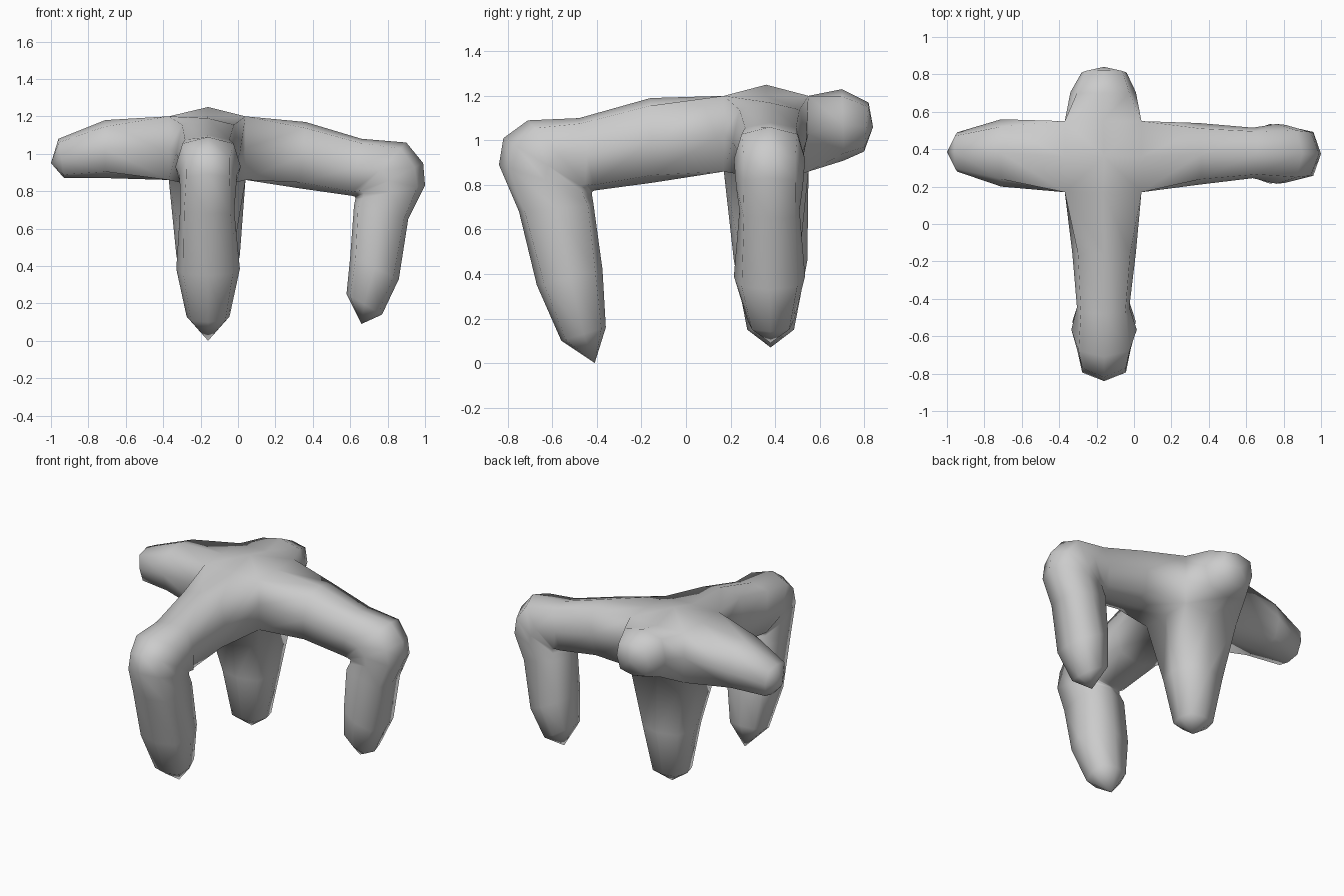
import bpy, bmesh
from mathutils import Vector

bm = bmesh.new()


def tube(plane, rings, tip):
    """Loft 8-sided rings and close with a pointed cap.
    plane 'x': points are (x, z), width runs along y; plane 'y': points are (y, z), width along x.
    ring = (outer, inner, lateral centre, half width, corner factor: 1 = square)."""
    def at(p, side):
        return Vector((p[0], side, p[1])) if plane == 'x' else Vector((side, p[0], p[1]))
    lat = Vector((0, 1, 0)) if plane == 'x' else Vector((1, 0, 0))
    loops = []
    for outer, inner, c, w, k in rings:
        o, i = at(outer, c), at(inner, c)
        mid, u = (o + i) / 2, (o - i) / 2
        pattern = [(1, 0), (k, k), (0, 1), (-k, k), (-1, 0), (-k, -k), (0, -1), (k, -k)]
        loops.append([bm.verts.new(mid + u * a + lat * w * b) for a, b in pattern])
    for r0, r1 in zip(loops, loops[1:]):
        for j in range(8):
            n = (j + 1) % 8
            bm.faces.new((r0[j], r0[n], r1[n], r1[j]))
    end = bm.verts.new(at(tip, rings[-1][2]))
    for j in range(8):
        bm.faces.new((loops[-1][j], loops[-1][(j + 1) % 8], end))


CX, CY = -0.165, 0.36          # hub centre
X0, X1, Y0, Y1 = -0.37, 0.04, 0.17, 0.55
Z0, Z1 = 0.86, 1.20

# Raised hub top
tube('x', [((X0, Z1), (X1, Z1), CY, 0.19, 1)], (-0.16, 1.25))

# Centre leg under the hub
tube('x', [((X0, Z0), (X1, Z0), CY, 0.19, 1),
           ((-0.33, 0.46), (0.01, 0.46), 0.38, 0.165, 0.78),
           ((-0.275, 0.15), (-0.05, 0.15), 0.38, 0.105, 0.8)], (-0.16, 0.07))

# Left arm
tube('x', [((X0, Z1), (X0, Z0), CY, 0.19, 1),
           ((-0.71, 1.18), (-0.71, 0.87), 0.38, 0.18, 0.78),
           ((-0.96, 1.08), (-0.93, 0.87), 0.385, 0.105, 0.82)], (-1.0, 0.95))

# Back stub
tube('y', [((Y1, Z1), (Y1, Z0), CX, 0.205, 1),
           ((0.70, 1.23), (0.71, 0.91), -0.165, 0.175, 0.8),
           ((0.82, 1.17), (0.80, 0.95), -0.16, 0.12, 0.82)], (0.84, 1.06))

# Right arm bending down into a leg
tube('x', [((X1, Z1), (X1, Z0), CY, 0.19, 1),
           ((0.36, 1.17), (0.33, 0.815), 0.375, 0.165, 0.82),
           ((0.66, 1.08), (0.61, 0.775), 0.38, 0.135, 0.85),
           ((0.90, 1.06), (0.625, 0.77), 0.375, 0.16, 0.78),
           ((0.99, 0.95), (0.628, 0.765), 0.375, 0.155, 0.75),
           ((1.00, 0.83), (0.627, 0.755), 0.375, 0.15, 0.78),
           ((0.91, 0.65), (0.62, 0.72), 0.375, 0.135, 0.85),
           ((0.86, 0.33), (0.60, 0.45), 0.375, 0.16, 0.78),
           ((0.77, 0.14), (0.58, 0.25), 0.38, 0.105, 0.8)], (0.66, 0.09))

# Front arm bending down into a leg
tube('y', [((Y0, Z1), (Y0, Z0), CX, 0.205, 1),
           ((-0.16, 1.19), (-0.15, 0.81), -0.16, 0.17, 0.82),
           ((-0.48, 1.10), (-0.41, 0.775), -0.165, 0.14, 0.85),
           ((-0.71, 1.09), (-0.42, 0.77), -0.16, 0.175, 0.78),
           ((-0.82, 1.01), (-0.423, 0.765), -0.16, 0.155, 0.75),
           ((-0.84, 0.89), (-0.422, 0.755), -0.16, 0.15, 0.78),
           ((-0.75, 0.68), (-0.415, 0.71), -0.165, 0.145, 0.85),
           ((-0.67, 0.35), (-0.375, 0.42), -0.16, 0.17, 0.78),
           ((-0.56, 0.10), (-0.36, 0.16), -0.16, 0.115, 0.8)], (-0.41, 0.0))

# Weld the arms to each other along the hub edges
bmesh.ops.remove_doubles(bm, verts=bm.verts, dist=0.002)
bmesh.ops.recalc_face_normals(bm, faces=bm.faces)
for f in bm.faces:
    f.smooth = True
mesh = bpy.data.meshes.new("branching_body")
bm.to_mesh(mesh)
bm.free()
bpy.context.collection.objects.link(bpy.data.objects.new("branching_body", mesh))
